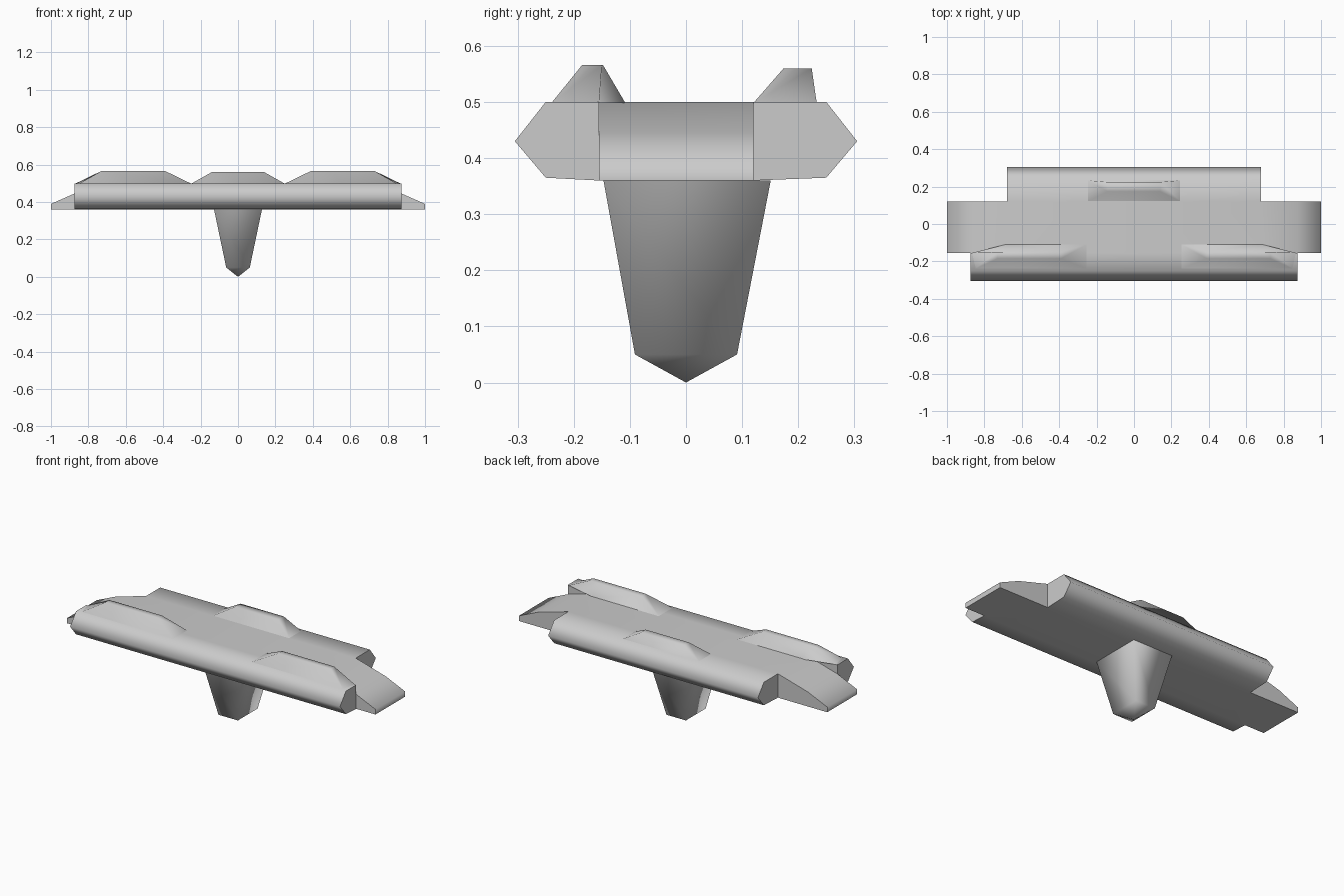
import bpy, bmesh, math

if "Cube" in bpy.data.objects:
    bpy.data.objects.remove(bpy.data.objects["Cube"], do_unlink=True)

grey = bpy.data.materials.new("light grey")
grey.use_nodes = True
colour = (0.6, 0.6, 0.6, 1)
grey.diffuse_color = colour
grey.node_tree.nodes["Principled BSDF"].inputs["Base Color"].default_value = colour


def make(name, faces, angle):
    """Weld a list of coordinate polygons into one smooth-shaded object."""
    bm = bmesh.new()
    for face in faces:
        bm.faces.new([bm.verts.new(p) for p in face])
    bmesh.ops.remove_doubles(bm, verts=bm.verts, dist=0.0005)
    bmesh.ops.recalc_face_normals(bm, faces=bm.faces)
    mesh = bpy.data.meshes.new(name)
    bm.to_mesh(mesh)
    bm.free()
    mesh.materials.append(grey)
    obj = bpy.data.objects.new(name, mesh)
    bpy.context.collection.objects.link(obj)
    bpy.ops.object.select_all(action="DESELECT")
    obj.select_set(True)
    bpy.context.view_layer.objects.active = obj
    if angle:
        bpy.ops.object.shade_smooth_by_angle(angle=math.radians(angle))
    else:
        bpy.ops.object.shade_smooth()
    return obj


def mirrored(faces):
    return faces + [[(-x, y, z) for x, y, z in f] for f in faces]


def loft(rings):
    """Side walls between successive rings of equal length."""
    walls = []
    for a, b in zip(rings, rings[1:]):
        n = len(a)
        walls += [[a[i], a[(i + 1) % n], b[(i + 1) % n], b[i]] for i in range(n)]
    return walls


def rect(x0, x1, y0, y1, z):
    return [(x0, y0, z), (x1, y0, z), (x1, y1, z), (x0, y1, z)]


# Hull: stations are (y, top z, bottom z), with x breaks and a top drop at each
FRONT, REAR = -0.155, 0.12
FLOOR, DECK = 0.36, 0.5
mid_x, shoulder_x, tip_x = 0.68, 0.875, 1.0
wing_drop = {0: 0, mid_x: 0, shoulder_x: 0.055, tip_x: 0.11}
none = {}
nose, edge = (0.43, 0.43), (DECK, 0.365)
flat = (DECK, FLOOR)
bands = [
    ([(-0.305, *nose), (-0.25, *edge), (FRONT, *flat)], [0, mid_x, shoulder_x], none),
    ([(FRONT, *flat), (REAR, *flat)], [0, mid_x, shoulder_x, tip_x], wing_drop),
    ([(REAR, *flat), (0.25, *edge), (0.305, *nose)], [0, mid_x], none),
]
hull = []
for stations, xs, drop in bands:
    for (ya, ta, ba), (yb, tb, bb) in zip(stations, stations[1:]):
        for x0, x1 in zip(xs, xs[1:]):
            d0, d1 = drop.get(x0, 0), drop.get(x1, 0)
            hull.append([(x0, ya, ta - d0), (x1, ya, ta - d1),
                         (x1, yb, tb - d1), (x0, yb, tb - d0)])
            hull.append([(x0, ya, ba), (x1, ya, ba), (x1, yb, bb), (x0, yb, bb)])
    # End cap of the band
    end = xs[-1]
    cap = [(end, y, t - drop.get(end, 0)) for y, t, b in stations]
    cap += [(end, y, b) for y, t, b in reversed(stations) if b != t]
    hull.append(cap)

# Walls where the wing stands clear of the front and rear bands
shoulder_z = DECK - wing_drop[shoulder_x]
tip_z = DECK - wing_drop[tip_x]
hull.append([(mid_x, FRONT, DECK), (shoulder_x, FRONT, DECK),
             (shoulder_x, FRONT, shoulder_z)])
wing_end = [(tip_x, FLOOR), (tip_x, tip_z), (shoulder_x, shoulder_z)]
hull.append([(x, FRONT, z) for x, z in [(shoulder_x, FLOOR)] + wing_end])
hull.append([(x, REAR, z) for x, z in
             [(mid_x, FLOOR), (shoulder_x, FLOOR)] + wing_end + [(mid_x, DECK)]])
make("hull", mirrored(hull), 80)

# Front humps, one per side, with the outer back corner trimmed
for side, name in ((1, "left_front_hump"), (-1, "right_front_hump")):
    base = [(0.25, -0.24), (0.85, -0.24), (0.87, FRONT), (0.68, -0.108), (0.25, -0.108)]
    top = [(0.39, -0.185), (0.73, -0.185), (0.73, -0.15), (0.68, -0.148), (0.39, -0.148)]
    low = [(side * x, y, 0.498) for x, y in base]
    high = [(side * x, y, 0.566) for x, y in top]
    make(name, loft([low, high]) + [high], 0)

# Rear hump
low = rect(-0.25, 0.25, REAR, 0.233, 0.498)
high = rect(-0.14, 0.14, 0.174, 0.224, 0.56)
make("rear_hump", loft([low, high]) + [high], 0)

# Keel: tapered rectangular stem closing to a point
upper = rect(-0.128, 0.128, -0.147, 0.151, FLOOR)
lower = rect(-0.063, 0.063, -0.091, 0.091, 0.05)
point = [[lower[i], lower[(i + 1) % 4], (0, 0, 0)] for i in range(4)]
make("keel", loft([upper, lower]) + point, 0)
